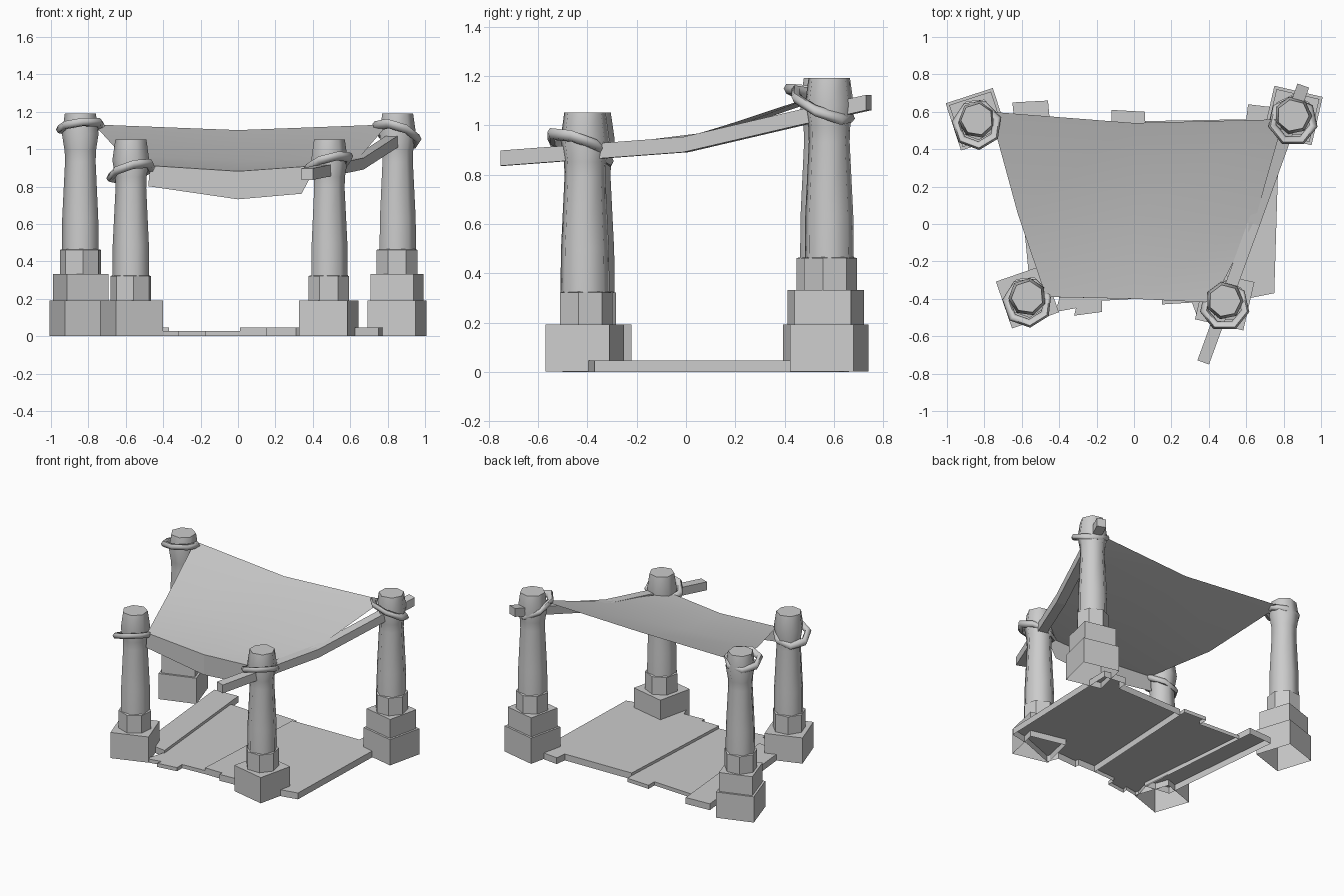
import bpy, bmesh, math
from mathutils import Vector, Matrix

if "Cube" in bpy.data.objects:
    bpy.data.objects.remove(bpy.data.objects["Cube"])

grey = bpy.data.materials.new("plain grey")
grey.use_nodes = True
GREY = (0.6, 0.6, 0.6, 1)
grey.diffuse_color = GREY
grey.node_tree.nodes["Principled BSDF"].inputs["Base Color"].default_value = GREY


def finish(bm, name, smooth=None):
    mesh = bpy.data.meshes.new(name)
    bm.to_mesh(mesh)
    bm.free()
    mesh.materials.append(grey)
    ob = bpy.data.objects.new(name, mesh)
    bpy.context.collection.objects.link(ob)
    if smooth:
        bpy.ops.object.select_all(action='DESELECT')
        ob.select_set(True)
        bpy.context.view_layer.objects.active = ob
        bpy.ops.object.shade_smooth_by_angle(angle=math.radians(smooth))
    return ob


def block(name, x, y, z0, z1, size, turn):
    """Square stone without an underside."""
    bm = bmesh.new()
    m = (Matrix.Translation((x, y, (z0 + z1) / 2)) @ Matrix.Rotation(turn, 4, 'Z')
         @ Matrix.Diagonal((size, size, z1 - z0, 1)))
    bmesh.ops.create_cube(bm, size=1, matrix=m)
    bm.normal_update()
    bmesh.ops.delete(bm, geom=[f for f in bm.faces if f.normal.z < -0.9], context='FACES')
    finish(bm, name)


def lathe(name, x, y, profile, sides, turn, smooth):
    """Stack of polygon rings with a flat cap on top."""
    bm = bmesh.new()
    rings = []
    for r, z in profile:
        rings.append([bm.verts.new((x + r * math.cos(turn + math.tau * i / sides),
                                    y + r * math.sin(turn + math.tau * i / sides), z))
                      for i in range(sides)])
    for a, b in zip(rings, rings[1:]):
        for i in range(sides):
            j = (i + 1) % sides
            bm.faces.new((a[i], a[j], b[j], b[i]))
    bm.faces.new(rings[-1])
    finish(bm, name, smooth)


def rope(name, centre, slope_x, slope_y, turn):
    """Tilted low-poly ring tied round a post."""
    bm = bmesh.new()
    major, minor = 7, 6
    grid = []
    for i in range(major):
        a = turn + math.tau * i / major
        out = Vector((math.cos(a), math.sin(a), 0))
        row = []
        for k in range(minor):
            b = math.tau * k / minor
            p = out * (0.112 + 0.023 * math.cos(b))
            p.z = 0.023 * math.sin(b) + slope_x * p.x + slope_y * p.y
            row.append(bm.verts.new(Vector(centre) + p))
        grid.append(row)
    for i in range(major):
        for k in range(minor):
            n, m = (i + 1) % major, (k + 1) % minor
            bm.faces.new((grid[i][k], grid[n][k], grid[n][m], grid[i][m]))
    finish(bm, name, 60)


def post(name, x, y, foot, height, steps, base_turn, tie):
    """Stone blocks, collar, waisted shaft and rope."""
    turn = math.radians(base_turn)
    block(name + "_base", x, y, 0.01, 0.2, 0.265, turn)
    if steps == 2:
        block(name + "_upper_base", x, y, 0.2, foot, 0.235, turn)
    lathe(name + "_collar", x, y, [(0.112, foot), (0.112, foot + 0.13), (0.09, foot + 0.135)],
          7, turn, 30)
    shaft = [(0.102, foot + 0.12), (0.1, foot + 0.3), (0.085, height - 0.26),
             (0.087, height - 0.2), (0.102, height - 0.11), (0.086, height)]
    lathe(name + "_shaft", x, y, shaft, 7, turn + 0.2, 60)
    z, sx, sy = tie
    rope(name + "_rope", (x, y - 0.03, z), sx, sy, turn)


post("back_right_post", -0.84, 0.56, 0.34, 1.2, 2, 18, (1.13, 0.1, -0.2))
post("back_left_post", 0.85, 0.58, 0.34, 1.2, 2, -13, (1.09, -0.3, -0.4))
post("front_right_post", -0.57, -0.39, 0.2, 1.06, 1, 19, (0.89, 0.25, -0.3))
post("front_left_post", 0.485, -0.41, 0.2, 1.06, 1, -13, (0.93, 0.25, -0.3))

# Sagging canopy and the flap hanging from its front edge
bm = bmesh.new()
rows = [[(-0.47, -0.39, 0.92), (0, -0.4, 0.89), (0.42, -0.42, 0.92)],
        [(-0.62, 0.05, 0.975), (0, 0.05, 0.945), (0.65, 0.03, 0.965)],
        [(-0.77, 0.6, 1.14), (0, 0.54, 1.11), (0.8, 0.56, 1.14)]]
grid = [[bm.verts.new(p) for p in row] for row in rows]
for a, b in zip(grid, grid[1:]):
    for i in range(2):
        bm.faces.new((a[i], a[i + 1], b[i + 1], b[i]))
finish(bm, "canopy", 60)

bm = bmesh.new()
top = [bm.verts.new(p) for p in rows[0]]
low = [bm.verts.new(p) for p in [(-0.48, -0.39, 0.81), (0, -0.4, 0.74), (0.34, -0.41, 0.77)]]
for i in range(2):
    bm.faces.new((low[i], low[i + 1], top[i + 1], top[i]))
finish(bm, "canopy_flap")

# Bent side rail
bm = bmesh.new()
path = [(0.37, -0.74, 0.875), (0.64, 0, 0.93), (0.81, 0.47, 1.04), (0.905, 0.74, 1.1)]
side = Vector((0.94, -0.34, 0)) * 0.033
up = Vector((0, 0, 0.031))
ends = [[bm.verts.new(Vector(p) + s) for s in (-side - up, side - up, side + up, up - side)]
        for p in path]
for a, b in zip(ends, ends[1:]):
    for i in range(4):
        j = (i + 1) % 4
        bm.faces.new((a[i], a[j], b[j], b[i]))
bm.faces.new(ends[0][::-1])
bm.faces.new(ends[-1])
finish(bm, "side_rail")


def boards(name, outline, z):
    """Floor section: a top with skirts and no underside."""
    bm = bmesh.new()
    top = [bm.verts.new((x, y, z)) for x, y in outline]
    low = [bm.verts.new((x, y, 0.008)) for x, y in outline]
    bm.faces.new(top)
    for i in range(len(top)):
        j = (i + 1) % len(top)
        bm.faces.new((low[i], low[j], top[j], top[i]))
    finish(bm, name)


# Floor sections with ragged ends
boards("right_floor", [(-0.56, -0.3), (-0.37, -0.33), (-0.46, 0.66), (-0.65, 0.65)], 0.055)
boards("middle_floor", [(-0.42, -0.47), (-0.31, -0.45), (-0.32, -0.49), (-0.17, -0.47),
                        (-0.17, -0.41), (0.01, -0.4), (0.06, 0.54), (0.06, 0.6),
                        (-0.12, 0.61), (-0.12, 0.54), (-0.45, 0.56), (-0.38, -0.33)], 0.035)
boards("left_floor", [(0.01, -0.4), (0.15, -0.4), (0.15, -0.43), (0.31, -0.42), (0.34, -0.5),
                      (0.6, -0.4), (0.75, -0.37), (0.78, 0.62), (0.61, 0.64), (0.6, 0.56),
                      (0.06, 0.55)], 0.055)

# Rest on the ground
for ob in bpy.context.collection.objects:
    if ob.type == 'MESH':
        ob.location.z -= 0.008
